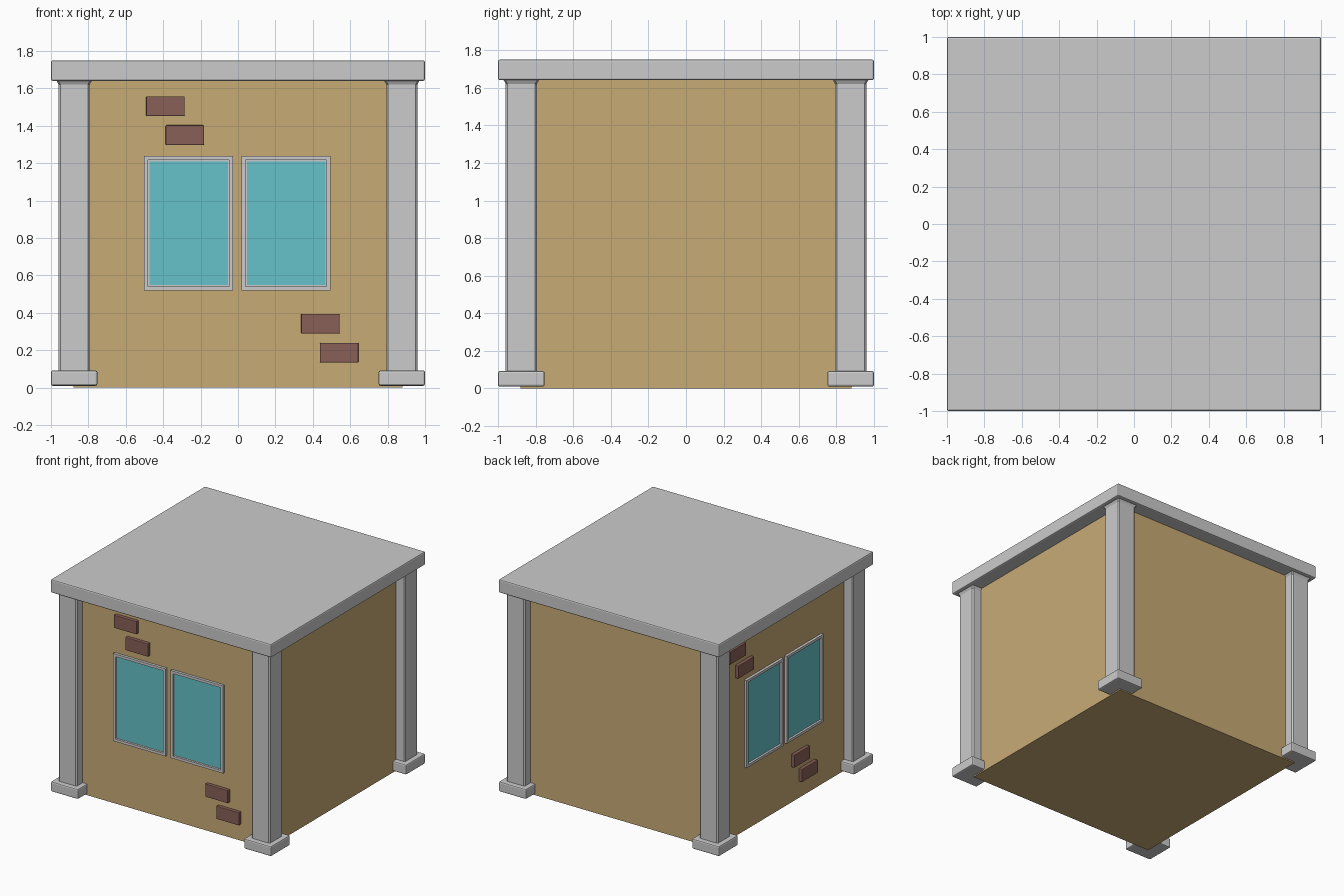
import bpy, bmesh, math
from mathutils import Matrix, Vector

if "Cube" in bpy.data.objects:
    bpy.data.objects.remove(bpy.data.objects["Cube"])


def material(name, rgb):
    m = bpy.data.materials.new(name)
    m.diffuse_color = (*rgb, 1)
    m.use_nodes = True
    m.node_tree.nodes["Principled BSDF"].inputs["Base Color"].default_value = m.diffuse_color
    return m


PLASTER = material("plaster", (0.58, 0.41, 0.18))
BRICK = material("brick_red", (0.25, 0.115, 0.095))
GLASS = material("glass_blue", (0.13, 0.54, 0.59))


def finish(bm, name, mat=None, turn=0):
    """Rotate about z and store the mesh as a named object."""
    bm.transform(Matrix.Rotation(turn, 4, 'Z'))
    bm.normal_update()
    me = bpy.data.meshes.new(name)
    bm.to_mesh(me)
    bm.free()
    if mat:
        me.materials.append(mat)
    ob = bpy.data.objects.new(name, me)
    bpy.context.collection.objects.link(ob)
    return ob


def box_bm(lo, hi, bevel=0):
    bm = bmesh.new()
    lo, hi = Vector(lo), Vector(hi)
    bmesh.ops.create_cube(bm, size=1, matrix=Matrix.Translation((lo + hi) / 2)
                          @ Matrix.Diagonal((*(hi - lo), 1)))
    if bevel:
        bmesh.ops.bevel(bm, geom=bm.edges[:], offset=bevel, segments=2,
                        profile=0.5, affect='EDGES')
    return bm


W = 0.88  # half width of the walls

# Walls and roof slab
finish(box_bm((-W, -W, 0), (W, W, 1.645)), "walls", PLASTER)
finish(box_bm((-1, -1, 1.64), (1, 1, 1.75), 0.01), "roof_slab")


def pillar(cx, cy, name):
    """Square pillar with chamfered corners, flaring where it meets the roof."""
    bm = bmesh.new()
    rings = []
    for h, z in ((0.083, 0.08), (0.083, 1.62), (0.095, 1.642)):
        c = h - 0.01
        pts = [(h, -c), (h, c), (c, h), (-c, h), (-h, c), (-h, -c), (-c, -h), (c, -h)]
        rings.append([bm.verts.new((cx + x, cy + y, z)) for x, y in pts])
    for a, b in zip(rings, rings[1:]):
        for i in range(8):
            j = (i + 1) % 8
            bm.faces.new((a[i], a[j], b[j], b[i]))
    bm.faces.new(rings[0][::-1])
    bm.faces.new(rings[-1])
    finish(bm, name)


# Corner pillars and their footings
for sx, side in ((-1, "left"), (1, "right")):
    for sy, end in ((-1, "front"), (1, "back")):
        pillar(sx * 0.876, sy * 0.876, f"pillar_{end}_{side}")
        x, y = sx * 0.876, sy * 0.876
        finish(box_bm((x - 0.124, y - 0.124, 0.01), (x + 0.124, y + 0.124, 0.092), 0.01),
               f"footing_{end}_{side}")


def window(cx, turn, label):
    x0, x1, z0, z1 = cx - 0.238, cx + 0.238, 0.52, 1.238
    bm = box_bm((x0, -W - 0.022, z0), (x1, -W + 0.01, z1))
    bm.normal_update()
    front = min(bm.faces, key=lambda f: f.calc_center_median().y)
    bmesh.ops.inset_individual(bm, faces=[front], thickness=0.03)
    bmesh.ops.inset_individual(bm, faces=[front], thickness=0.0005, depth=-0.017)
    finish(bm, "window_frame_" + label, turn=turn)
    finish(box_bm((x0 + 0.028, -W - 0.009, z0 + 0.028), (x1 - 0.028, -W, z1 - 0.028)),
           "window_pane_" + label, GLASS, turn)


# Windows and exposed bricks on the front and left walls
bricks = ((-0.388, 1.505), (-0.284, 1.35), (0.44, 0.342), (0.541, 0.187))
for wall, turn, shift in (("front", 0, 0), ("left", -math.pi / 2, -0.23)):
    window(-0.264, turn, wall + "_a")
    window(0.257, turn, wall + "_b")
    for i, (x, z) in enumerate(bricks):
        x += shift
        finish(box_bm((x - 0.103, -W - 0.028, z - 0.053),
                      (x + 0.103, -W + 0.02, z + 0.053), 0.005),
               f"brick_{wall}_{i + 1}", BRICK, turn)
